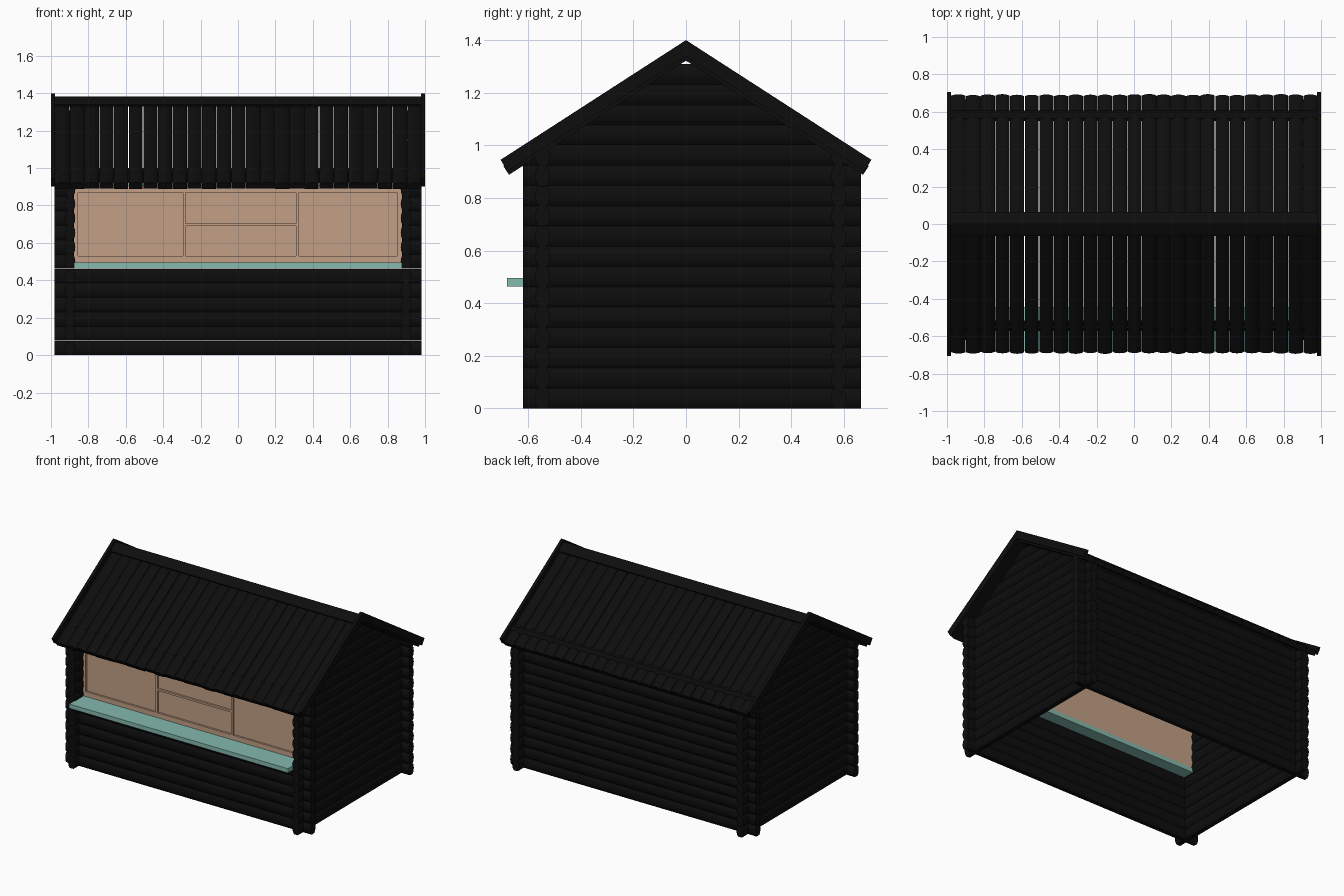
import bpy, bmesh, math, random
from mathutils import Vector

random.seed(4)
cube = bpy.data.objects.get("Cube")
if cube:
    bpy.data.objects.remove(cube, do_unlink=True)


def material(name, rgb):
    m = bpy.data.materials.new(name)
    m.use_nodes = True
    m.diffuse_color = (*rgb, 1)
    m.node_tree.nodes["Principled BSDF"].inputs["Base Color"].default_value = (*rgb, 1)
    return m


BLACK = material("black_timber", (0.004, 0.004, 0.004))
BEIGE = material("beige_shutter", (0.54, 0.35, 0.24))
TEAL = material("teal_trim", (0.23, 0.49, 0.42))


def bar(bm, profile, start, end, place):
    """Extrude a (u, v) profile along w; start and end give w for each point."""
    a = [bm.verts.new(place(u, v, start(u, v))) for u, v in profile]
    b = [bm.verts.new(place(u, v, end(u, v))) for u, v in profile]
    n = len(profile)
    bm.faces.new(a)
    bm.faces.new(b[::-1])
    for i in range(n):
        j = (i + 1) % n
        bm.faces.new((a[i], b[i], b[j], a[j]))


def box(bm, x0, x1, y0, y1, z0, z1):
    bar(bm, [(x0, y0), (x1, y0), (x1, y1), (x0, y1)],
        lambda u, v: z0, lambda u, v: z1, lambda u, v, w: Vector((u, v, w)))


def finish(bm, name, mat, smooth=False):
    bmesh.ops.recalc_face_normals(bm, faces=bm.faces)
    me = bpy.data.meshes.new(name)
    bm.to_mesh(me)
    bm.free()
    me.materials.append(mat)
    ob = bpy.data.objects.new(name, me)
    bpy.context.collection.objects.link(ob)
    if smooth:
        bpy.ops.object.select_all(action='DESELECT')
        ob.select_set(True)
        bpy.context.view_layer.objects.active = ob
        bpy.ops.object.shade_smooth_by_angle(angle=math.radians(35))
    return ob


# Shared dimensions
ROW = 0.077
FRONT_Y, BACK_Y, SIDE_X = -0.545, 0.58, 0.898
END_X, Y_FRONT, Y_BACK = 0.982, -0.62, 0.665
WINDOW_X = 0.876
RISE = 0.645
PITCH = math.atan(RISE)
C, S = math.cos(PITCH), math.sin(PITCH)
RIDGE_Z = 1.372


def log_profile():
    """Rounded log section: u is across the wall, v is height in the row."""
    half, steps = [], 6
    h = ROW - random.choice((0.0003, 0.0003, 0.001))
    for i in range(steps + 1):
        t = i / steps
        half.append((0.015 + 0.013 * math.sin(math.pi * t) ** 0.6, h * t))
    return half + [(-u, v) for u, v in reversed(half)]


def x_log(bm, y, row, x0, x1):
    bar(bm, log_profile(), lambda u, v: x0, lambda u, v: x1,
        lambda u, v, w: Vector((w, y + u, row * ROW + v)))


# Front wall: full logs below the hatch, stubs beside it, one header above
bm = bmesh.new()
for row in range(13):
    if row < 6 or row == 12:
        x_log(bm, FRONT_Y, row, -END_X, END_X)
    else:
        for s in (-1, 1):
            x_log(bm, FRONT_Y, row, s * WINDOW_X, s * END_X)
finish(bm, "front_wall_logs", BLACK, True)

# Back wall
bm = bmesh.new()
for row in range(13):
    x_log(bm, BACK_Y, row, -END_X, END_X)
finish(bm, "back_wall_logs", BLACK, True)

# Side walls, with the gable logs cut to the roof slope
for name, s in (("left", 1), ("right", -1)):
    bm = bmesh.new()
    for row in range(18):
        z0 = row * ROW
        if z0 + ROW > RIDGE_Z - 0.01:
            continue

        def reach(v):
            return (RIDGE_Z - 0.025 - z0 - v) / RISE
        bar(bm, log_profile(),
            lambda u, v: max(Y_FRONT, -reach(v)),
            lambda u, v: min(Y_BACK, reach(v)),
            lambda u, v, w: Vector((s * SIDE_X + u, w, z0 + v)))
    finish(bm, name + "_wall_logs", BLACK, True)

# Roof planks, ridge boards and bargeboards on both slopes
COUNT, X0, X1 = 25, -0.978, 0.982
WIDTH = (X1 - X0) / COUNT
gaps = [random.choice((0.0005, 0.002, 0.004)) for _ in range(COUNT)]
for name, s in (("front", -1), ("back", 1)):
    def on_slope(u, v, w):
        return Vector((u, s * (w * C + v * S), RIDGE_Z - w * S + v * C))

    def mitre(u, v):
        return -v * S / C

    bm = bmesh.new()
    for i, gap in enumerate(gaps):
        a, b = X0 + i * WIDTH + gap / 2, X0 + (i + 1) * WIDTH - gap / 2
        section = [(a, -0.042), (b, -0.042)]
        for k in range(7):
            t = k / 6
            section.append((b + (a - b) * t, -0.016 + 0.014 * math.sin(math.pi * t) ** 0.7))
        tip = 0.825 + random.uniform(-0.003, 0.003)
        bar(bm, section, mitre, lambda u, v: tip, on_slope)
    finish(bm, name + "_roof_planks", BLACK, True)

    bm = bmesh.new()
    bar(bm, [(X0, -0.004), (X1, -0.004), (X1, 0.008), (X0, 0.008)],
        mitre, lambda u, v: 0.072, on_slope)
    finish(bm, name + "_ridge_board", BLACK)

    bm = bmesh.new()
    for e in (-1, 1):
        bar(bm, [(0, 1.40), (s * 0.705, 0.945), (s * 0.678, 0.902), (0, 1.338)],
            lambda u, v: e * 0.978, lambda u, v: e,
            lambda u, v, w: Vector((w, u, v)))
    finish(bm, name + "_bargeboards", BLACK)

# Serving hatch: backing board with a raised frame around four panes
bm = bmesh.new()
box(bm, -WINDOW_X, WINDOW_X, -0.508, -0.45, 0.494, 0.906)
F0, F1 = -0.522, -0.508
for z0, z1 in ((0.494, 0.53), (0.87, 0.906)):
    box(bm, -WINDOW_X, WINDOW_X, F0, F1, z0, z1)
for x0, x1 in ((-WINDOW_X, -0.855), (-0.295, -0.28), (0.31, 0.325), (0.85, WINDOW_X)):
    box(bm, x0, x1, F0, F1, 0.53, 0.87)
box(bm, -0.28, 0.31, F0, F1, 0.69, 0.704)
finish(bm, "hatch_shutter", BEIGE)

# Counter shelf and top trim
bm = bmesh.new()
box(bm, -WINDOW_X, WINDOW_X, -0.68, -0.445, 0.464, 0.495)
finish(bm, "counter_shelf", TEAL)
bm = bmesh.new()
box(bm, -WINDOW_X, WINDOW_X, -0.57, -0.445, 0.904, 0.924)
finish(bm, "hatch_top_trim", TEAL)
